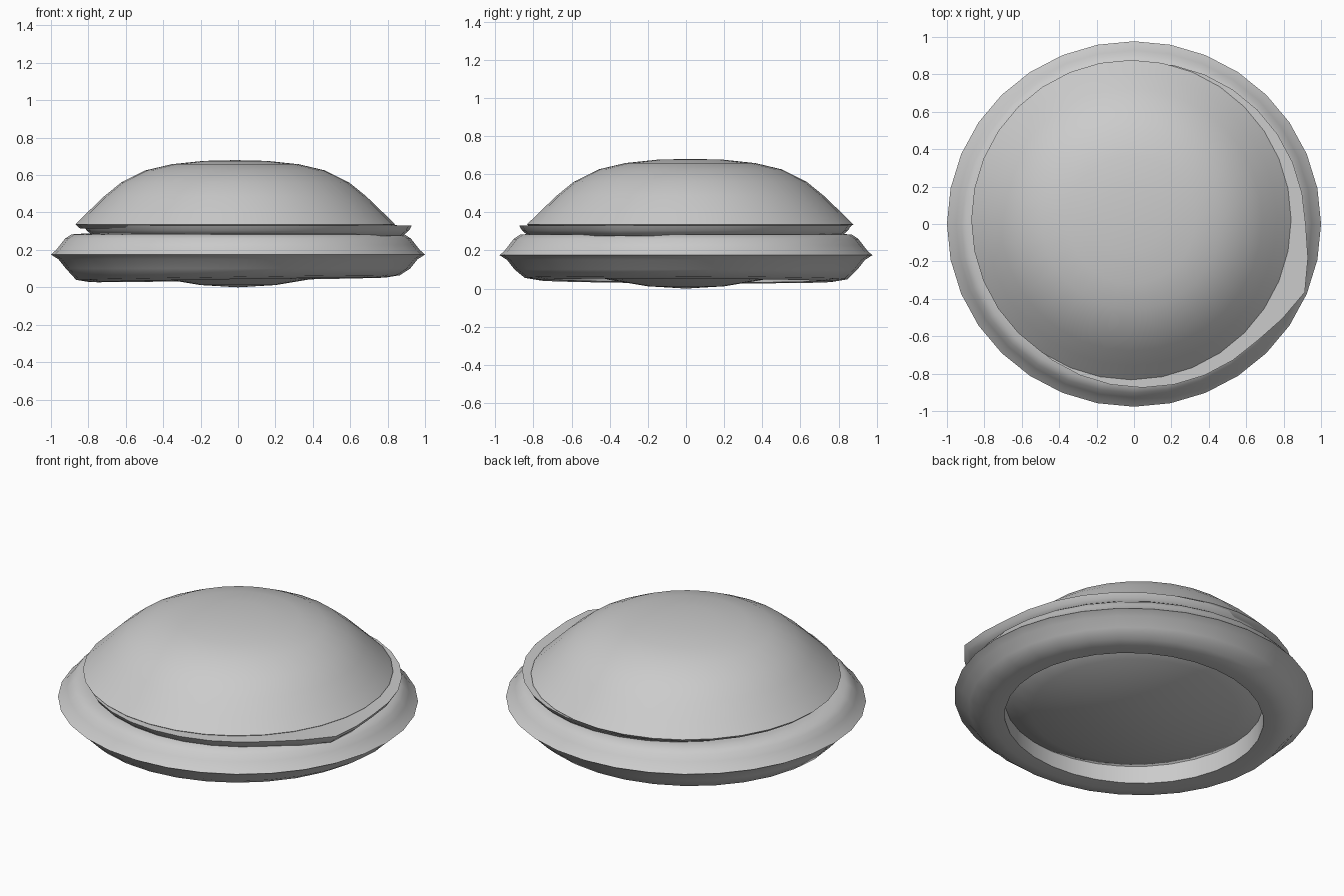
import bpy, bmesh, math

if "Cube" in bpy.data.objects:
    bpy.data.objects.remove(bpy.data.objects["Cube"])

SEGS = 32


def lathe(name, profile, centre=(0, 0), sy=1.0, warp=None, closed=False):
    """Spin (radius, z) points round z; radius 0 makes a pole."""
    bm = bmesh.new()
    rings = []
    for r, z in profile:
        if r == 0:
            rings.append([bm.verts.new((centre[0], centre[1], z))] * SEGS)
            continue
        ring = []
        for i in range(SEGS):
            a = 2 * math.pi * i / SEGS
            rr, zz = warp(r, z, a) if warp else (r, z)
            ring.append(bm.verts.new((centre[0] + rr * math.cos(a),
                                      centre[1] + rr * math.sin(a) * sy, zz)))
        rings.append(ring)
    pairs = list(zip(rings, rings[1:]))
    if closed:
        pairs.append((rings[-1], rings[0]))
    for lo, hi in pairs:
        for i in range(SEGS):
            j = (i + 1) % SEGS
            corners = list(dict.fromkeys((lo[i], lo[j], hi[j], hi[i])))
            bm.faces.new(corners)
    bmesh.ops.recalc_face_normals(bm, faces=bm.faces)
    mesh = bpy.data.meshes.new(name)
    bm.to_mesh(mesh)
    bm.free()
    obj = bpy.data.objects.new(name, mesh)
    bpy.context.collection.objects.link(obj)
    bpy.ops.object.select_all(action='DESELECT')
    obj.select_set(True)
    bpy.context.view_layer.objects.active = obj
    bpy.ops.object.shade_smooth_by_angle(angle=math.radians(50))
    return obj


# Domed top with a thin rim and flat underside
lathe("top_dome", [(0, 0.68), (0.17, 0.676), (0.34, 0.658), (0.48, 0.625),
                   (0.61, 0.56), (0.70, 0.487), (0.78, 0.41), (0.855, 0.337),
                   (0.83, 0.315), (0, 0.315)], centre=(-0.015, 0.022))


# Thin filling layer, off centre, with one corner poking out
def poke(r, z, a):
    d = (a + 0.39 + math.pi) % (2 * math.pi) - math.pi
    bump = math.exp(-(d / 0.22) ** 2) if r > 0.7 else 0
    return r + 0.07 * bump, z


lathe("filling_layer", [(0, 0.333), (0.7, 0.333), (0.87, 0.331),
                        (0.855, 0.305), (0.82, 0.275), (0, 0.275)],
      centre=(0.045, -0.005), warp=poke)


# Bulging rim ring with an open middle, drooping slightly to one side
def droop(r, z, a):
    return r, z - 0.013 * math.cos(a + 0.3) * -1 if z < 0.1 else z


lathe("rim_ring", [(0.72, 0.17), (0.72, 0.045), (0.79, 0.04), (0.865, 0.052),
                   (0.92, 0.1), (0.96, 0.15), (1.0, 0.175), (0.972, 0.2),
                   (0.95, 0.228), (0.925, 0.26), (0.89, 0.283),
                   (0.83, 0.287), (0.72, 0.285)], sy=0.977, warp=droop, closed=True)

# Shallow bowl bulging down through the ring
lathe("bottom_bowl", [(0, 0), (0.2, 0.012), (0.4, 0.045), (0.57, 0.092),
                      (0.72, 0.15), (0.75, 0.2), (0.7, 0.27), (0, 0.27)])
